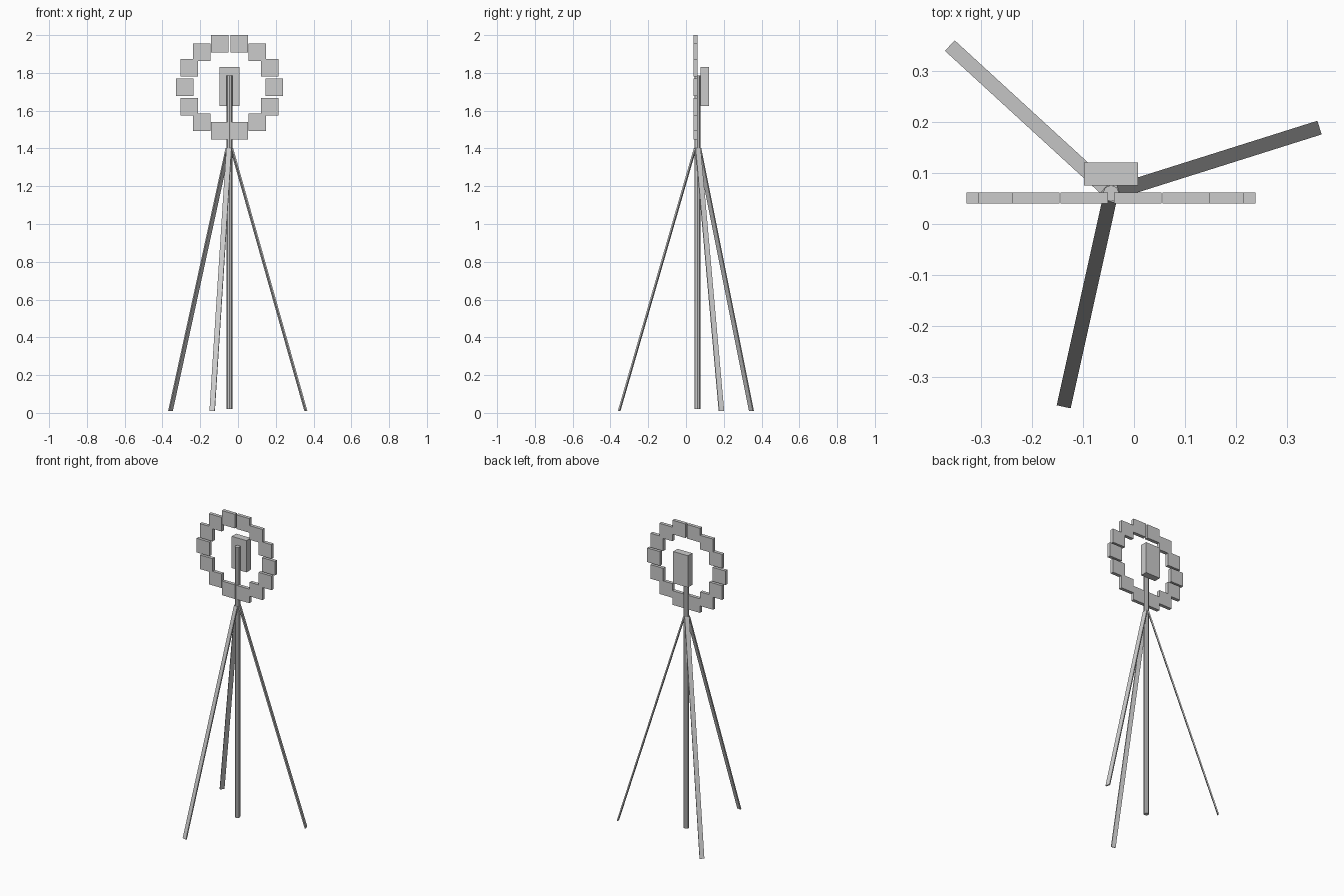
import bpy
import math
from mathutils import Vector, Matrix

if "Cube" in bpy.data.objects:
    bpy.data.objects.remove(bpy.data.objects["Cube"])

CX, CY = -0.045, 0.06      # pole axis
RING_Z = 1.724


def add_box(name, center, size, rot=None):
    bpy.ops.mesh.primitive_cube_add(size=1)
    ob = bpy.context.object
    ob.name = name
    m = Matrix.Translation(center)
    if rot is not None:
        m = m @ rot.to_4x4()
    ob.data.transform(m @ Matrix.Diagonal((*size, 1)))
    return ob


# Central pole
bottom, top = 0.02, 1.785
bpy.ops.mesh.primitive_cylinder_add(vertices=8, radius=0.016, depth=top - bottom,
                                    location=(CX, CY, (bottom + top) / 2))
bpy.context.object.name = "center_pole"

# Three flat splayed tripod legs
for i in range(3):
    a = math.radians(17.5 + 120 * i)
    out = Vector((math.cos(a), math.sin(a), 0))
    side = Vector((-math.sin(a), math.cos(a), 0))
    hub = Vector((CX, CY, 0))
    start = hub + out * 0.012 + Vector((0, 0, 1.4))
    end = hub + out * 0.424 + Vector((0, 0, 0.01))
    d = (end - start).normalized()
    rot = Matrix((side, d.cross(side), d)).transposed()
    # columns: width, thickness, length
    rot.col[1] = d.cross(side)
    add_box(f"tripod_leg_{i + 1}", (start + end) / 2,
            (0.028, 0.008, (end - start).length), rot)

# Ring of upright light panels
COUNT, RADIUS = 14, 0.236
for i in range(COUNT):
    a = 2 * math.pi * i / COUNT
    add_box(f"ring_light_panel_{i + 1}",
            Vector((CX + RADIUS * math.cos(a), 0.051, RING_Z + RADIUS * math.sin(a))),
            (0.093, 0.022, 0.092))

# Handset holder block behind the pole
add_box("phone_holder", Vector((CX, 0.098, 1.727)), (0.106, 0.045, 0.207))
